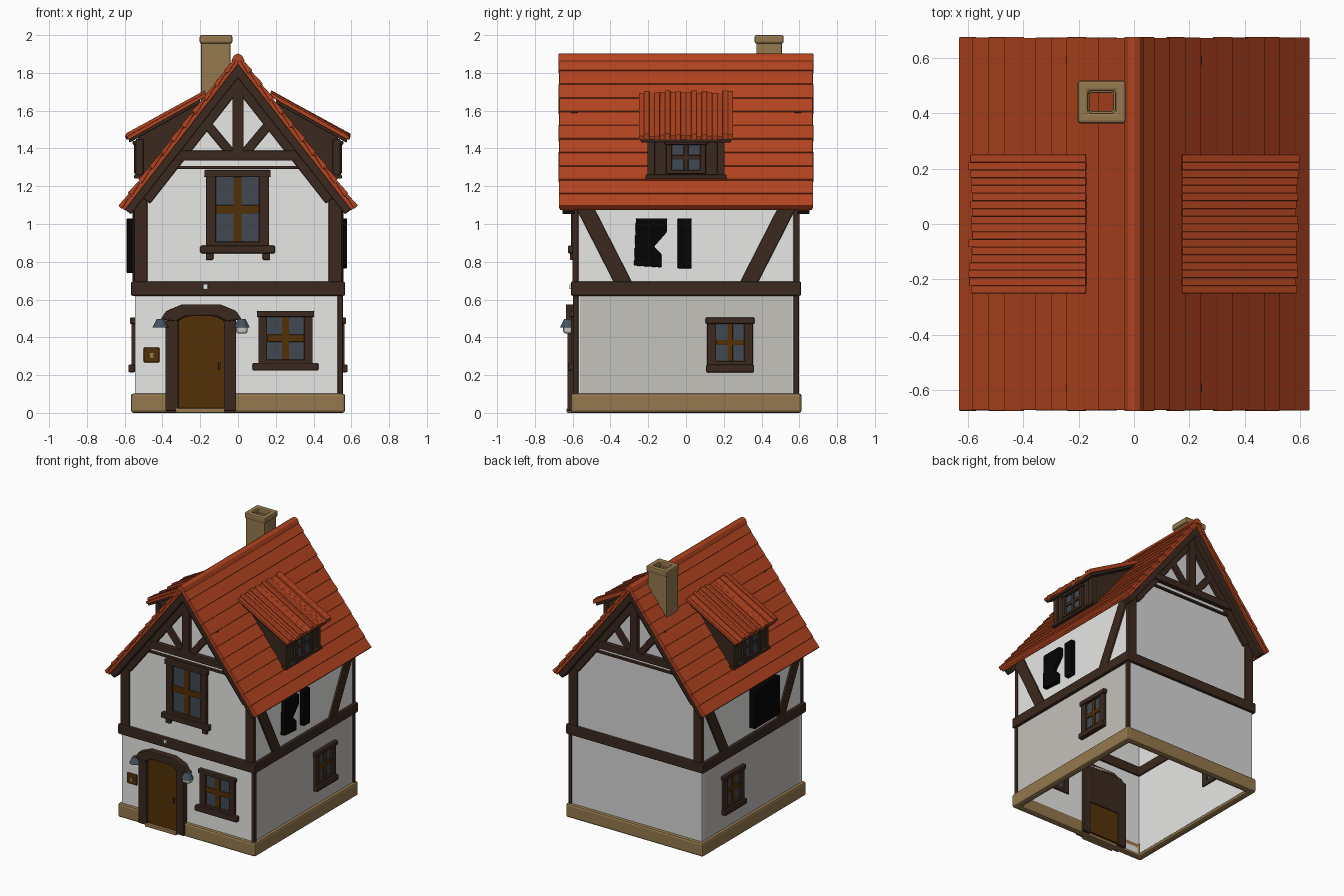
import bpy, bmesh, math, random
from mathutils import Vector

random.seed(4)
cube = bpy.data.objects.get("Cube")
if cube:
    bpy.data.objects.remove(cube, do_unlink=True)


def material(name, r, g, b):
    m = bpy.data.materials.new(name)
    m.use_nodes = True
    m.diffuse_color = (r, g, b, 1)
    m.node_tree.nodes["Principled BSDF"].inputs["Base Color"].default_value = (r, g, b, 1)
    return m


PLASTER = material("white plaster", .94, .94, .93)
GREY_PLASTER = material("grey plaster", .68, .68, .675)
WARM_PLASTER = material("warm grey plaster", .56, .54, .505)
TIMBER = material("dark timber", .043, .022, .013)
TILE = material("red tile", .45, .058, .014)
STONE = material("tan stone", .30, .19, .077)
OAK = material("door oak", .088, .031, .002)
GLASS = material("grey glass", .05, .065, .083)
BLACK = material("black shutter", .0015, .0015, .0015)
METAL = material("slate metal", .06, .085, .115)


def finish(bm, name, mat, bevel):
    bmesh.ops.recalc_face_normals(bm, faces=bm.faces)
    mesh = bpy.data.meshes.new(name)
    bm.to_mesh(mesh)
    bm.free()
    mesh.materials.append(mat)
    ob = bpy.data.objects.new(name, mesh)
    bpy.context.collection.objects.link(ob)
    if bevel:
        mod = ob.modifiers.new("soft edges", "BEVEL")
        mod.width = bevel
        mod.segments = 2


def bridge(bm, a, b):
    for i in range(len(a)):
        j = (i + 1) % len(a)
        bm.faces.new((a[j], a[i], b[i], b[j]))


def build(name, mat, parts, bevel=.006):
    """Each part is (outline, low, high, axis), extruded along that axis."""
    bm = bmesh.new()
    for pts, lo, hi, axis in parts:
        a, b = [[bm.verts.new((u, d, z) if axis == "y" else (d, u, z)) for u, z in pts]
                for d in (lo, hi)]
        bm.faces.new(a)
        bm.faces.new(b[::-1])
        bridge(bm, a, b)
    finish(bm, name, mat, bevel)


def ring(name, mat, x0, x1, y0, y1, t, z0, z1, bevel):
    """Rectangular tube with wall thickness t."""
    bm = bmesh.new()
    loops = []
    for i, z in ((0, z0), (0, z1), (t, z1), (t, z0)):
        corners = [(x0 + i, y0 + i), (x1 - i, y0 + i), (x1 - i, y1 - i), (x0 + i, y1 - i)]
        loops.append([bm.verts.new((x, y, z)) for x, y in corners])
    for k in range(4):
        bridge(bm, loops[k], loops[(k + 1) % 4])
    finish(bm, name, mat, bevel)


def rect(u0, u1, z0, z1):
    return [(u0, z0), (u1, z0), (u1, z1), (u0, z1)]


def beam(p, q, w):
    """Outline of a straight bar of width w, lying to the right of p -> q."""
    p, q = Vector(p), Vector(q)
    d = (q - p).normalized()
    n = Vector((d.y, -d.x)) * w
    return [tuple(v) for v in (p, q, q + n, p + n)]


def flip(pts):
    return [(-u, z) for u, z in pts]


def window(name, axis, s, d, u0, u1, z0, z1, w, sill, bar, bar_mat):
    def layer(pts, a, b):
        return (pts, s * (d + a), s * (d + b), axis)
    h = w * .7
    frame = [layer(rect(u0, u0 + w, z0, z1), -.04, .02), layer(rect(u1 - w, u1, z0, z1), -.04, .02),
             layer(rect(u0 - .008, u1 + .008, z1 - h, z1), -.04, .028),
             layer(rect(u0, u1, z0, z0 + h), -.04, .02)]
    if sill:
        frame.append(layer(rect(u0 - sill, u1 + sill, z0 - .025, z0 + .015), 0, .036))
    build(name + "_frame", TIMBER, frame)
    build(name + "_glass", GLASS, [layer(rect(u0 + .01, u1 - .01, z0 + .01, z1 - .01), -.032, .004)], 0)
    u, z = (u0 + u1) / 2, z0 + (z1 - z0) * .5
    bars = [rect(u - bar, u + bar, z0 + h, z1 - h), rect(u0 + w, u1 - w, z - bar, z + bar)]
    build(name + "_bars", bar_mat, [layer(p, -.02, .013) for p in bars], .003)


# Hollow walls, stone footing and floor beam
gable = [(-.545, .02), (.545, .02), (.545, 1.16), (0, 1.85), (-.545, 1.16)]
build("front_wall", PLASTER, [(gable, -.59, -.56, "y")], 0)
build("back_wall", GREY_PLASTER, [(gable, .59, .56, "y")], 0)
for s, side in ((1, "left"), (-1, "right")):
    build(side + "_lower_wall", WARM_PLASTER, [(rect(-.56, .56, .02, .66), s * .545, s * .53, "x")], 0)
    build(side + "_upper_wall", PLASTER, [(rect(-.56, .56, .66, 1.16), s * .545, s * .53, "x")], 0)
    build(side + "_inner_wall", PLASTER, [(rect(-.56, .56, .02, 1.16), s * .529, s * .515, "x")], 0)
ring("stone_footing", STONE, -.567, .567, -.61, .612, .05, 0, .103, .014)
ring("floor_beam", TIMBER, -.567, .567, -.61, .61, .06, .62, .695, .009)

# Corner posts and side braces
posts = []
for sx in (-1, 1):
    for sy in (-1, 1):
        posts.append((rect(sx * .55 - .035 * (1 + sx), sx * .55 + .035 * (1 - sx), .69, 1.17),
                      sy * .57, sy * .602, "y"))
        brace = beam((sy * .59, 1.10), (sy * .35, .63), .085 * sy)
        posts.append((brace, sx * .53, sx * .558, "x"))
for sy in (-1, 1):
    posts.append((rect(.528, .555, .09, .63), sy * .57, sy * .598, "y"))
build("posts_and_braces", TIMBER, posts)

# Gable timbers, front and back
trusses = []
strut = beam((.01, 1.38), (.21, 1.62), .048)
rafter = beam((0, 1.855), (.54, 1.167), .095)
barge = beam((0, 1.862), (.61, 1.085), .055)
for s in (-1, 1):
    for shape in (strut, flip(strut), rafter, flip(rafter)):
        trusses.append((shape, s * .57, s * .612, "y"))
    trusses += [(p, s * .59, s * .655, "y") for p in (barge, flip(barge))]
    trusses.append((rect(-.03, .03, 1.37, 1.8), s * .57, s * .62, "y"))
    trusses.append((rect(-.36, .36, 1.335, 1.388), s * .57, s * .622, "y"))
    trusses.append((rect(-.36, .36, 1.29, 1.308), s * .57, s * .604, "y"))
build("gable_timbers", TIMBER, trusses)

# Main roof: a base sheet and overlapping tile courses on each slope
courses, rows = [], 11
for s in (-1, 1):
    sheet = [(0, 1.88), (.618, 1.088), (.60, 1.072), (0, 1.845)]
    courses.append(([(s * x, z) for x, z in sheet], -.668, .668, "y"))
    for i in range(rows):
        a, b = i / rows, min(i + 1.1, rows) / rows
        lift = .012 + random.uniform(-.002, .002)
        x0, z0, x1, z1 = a * .622, 1.884 - a * .795, b * .622, 1.884 - b * .795
        tile = [(x0, z0), (x0 + .006, z0 + .006), (x1 + lift, z1 + lift * .8), (x1 - .008, z1 - .01)]
        end = .673 + random.uniform(-.002, .002)
        courses.append(([(s * x, z) for x, z in tile], -end, end, "y"))
build("roof_tiles", TILE, courses, .004)
cap = [(-.036, 1.862), (.036, 1.862), (.022, 1.892), (0, 1.903), (-.022, 1.892)]
build("ridge_cap", TILE, [(cap, -.675, .675, "y")], .004)

# Chimney, open at the top
ring("chimney_shaft", STONE, -.195, -.04, .372, .508, .035, 1.62, 1.965, .005)
ring("chimney_cap", STONE, -.203, -.03, .363, .517, .038, 1.955, 2.0, .01)

# Dormers on both slopes
for s, side in ((1, "left"), (-1, "right")):
    body = [(s * x, z) for x, z in ((.53, 1.25), (.53, 1.47), (.2, 1.665), (.2, 1.6), (.48, 1.25))]
    build(side + "_dormer_body", TIMBER, [(body, -.2, .2, "y")])
    under = [(s * x, z) for x, z in ((.2, 1.67), (.58, 1.455), (.575, 1.43), (.2, 1.64))]
    trim = [(under, -.24, .24, "y"),
            (rect(-.215, .215, 1.24, 1.262), s * .5, s * .55, "x")]
    trim += [(rect(u - .02, u + .02, 1.25, 1.45), s * .5, s * .542, "x") for u in (-.185, .185)]
    build(side + "_dormer_trim", TIMBER, trim)
    window(side + "_dormer_window", "x", s, .53, -.105, .105, 1.265, 1.44, .03, 0, .012, TIMBER)
    strips, n = [], 18
    for i in range(n):
        h, e = random.uniform(.018, .034), random.uniform(-.008, .006)
        plank = [(.17, 1.675), (.585 + e, 1.445), (.592 + e, 1.445 + h), (.175, 1.675 + h)]
        y = -.25 + .5 * i / n
        strips.append(([(s * x, z) for x, z in plank], y, y + .5 / n, "y"))
    build(side + "_dormer_roof", TILE, strips, .003)

# Windows
window("upper_front_window", "y", -1, .59, -.17, .165, .87, 1.285, .053, .03, .022, OAK)
window("lower_front_window", "y", -1, .59, .108, .395, .25, .54, .046, .03, .019, OAK)
for s, side in ((1, "left"), (-1, "right")):
    window(side + "_side_window", "x", s, .545, .112, .355, .24, .505, .048, .006, .014, OAK)
build("window_brackets", TIMBER, [(rect(u - .02, u + .02, .81, .86), -.59, -.615, "y") for u in (-.15, .15)])

# Black shutters on the sides
notched = [(-.275, .78), (-.265, 1.03), (-.10, 1.03), (-.10, .96), (-.17, .88), (-.13, .84), (-.13, .77)]
build("left_shutters", BLACK, [(notched, .53, .578, "x"), (rect(-.045, .03, .765, 1.03), .53, .578, "x")])
build("right_shutters", BLACK, [(rect(-.27, .03, .74, 1.03), -.53, -.59, "x")])

# Door, frame, lintel and step
arch = [(-.195 + .13 * math.cos(k * math.pi / 8), .47 + .05 * math.sin(k * math.pi / 8)) for k in range(9)]
build("door", OAK, [([(-.325, .02), (-.065, .02)] + arch, -.545, -.612, "y")])
build("door_frame", TIMBER, [(rect(-.385, -.315, .01, .51), -.54, -.628, "y"),
                             (rect(-.075, -.01, .01, .51), -.54, -.628, "y"),
                             (rect(-.35, -.05, .25, .53), -.538, -.595, "y")])
half = [(.215, .495), (.185, .54), (.1, .575)]
inner = [(-.135, .485), (-.08, .515), (.08, .515), (.135, .485)]
lintel = [(-.195 + u, z) for u, z in half + flip(half)[::-1] + inner]
build("door_lintel", TIMBER, [(lintel, -.56, -.636, "y")])
build("door_step", STONE, [(rect(-.33, -.07, 0, .025), -.56, -.632, "y")])
build("door_handle", TIMBER, [(rect(-.105, -.092, .23, .27), -.61, -.622, "y")], .003)

# Lamps, plaque and beam peg
for x, side in ((-.41, "right"), (.02, "left")):
    bpy.ops.mesh.primitive_cone_add(vertices=12, radius1=.042, radius2=.02, depth=.045,
                                    location=(x, -.625, .475))
    shade = bpy.context.object
    shade.name = side + "_lamp_shade"
    shade.data.materials.append(METAL)
    build(side + "_lamp_arm", METAL, [(rect(x - .008, x + .008, .48, .496), -.585, -.63, "y")], .002)
build("lamp_globe", WARM_PLASTER, [(rect(-.01, .05, .42, .466), -.602, -.65, "y")], .012)
build("wall_plaque", OAK, [(rect(-.5, -.415, .267, .347), -.585, -.602, "y")], .008)
build("plaque_boss", STONE, [(rect(-.47, -.447, .29, .318), -.6, -.607, "y")], .003)
build("beam_peg", PLASTER, [(rect(-.185, -.16, .655, .68), -.60, -.618, "y")], .004)
